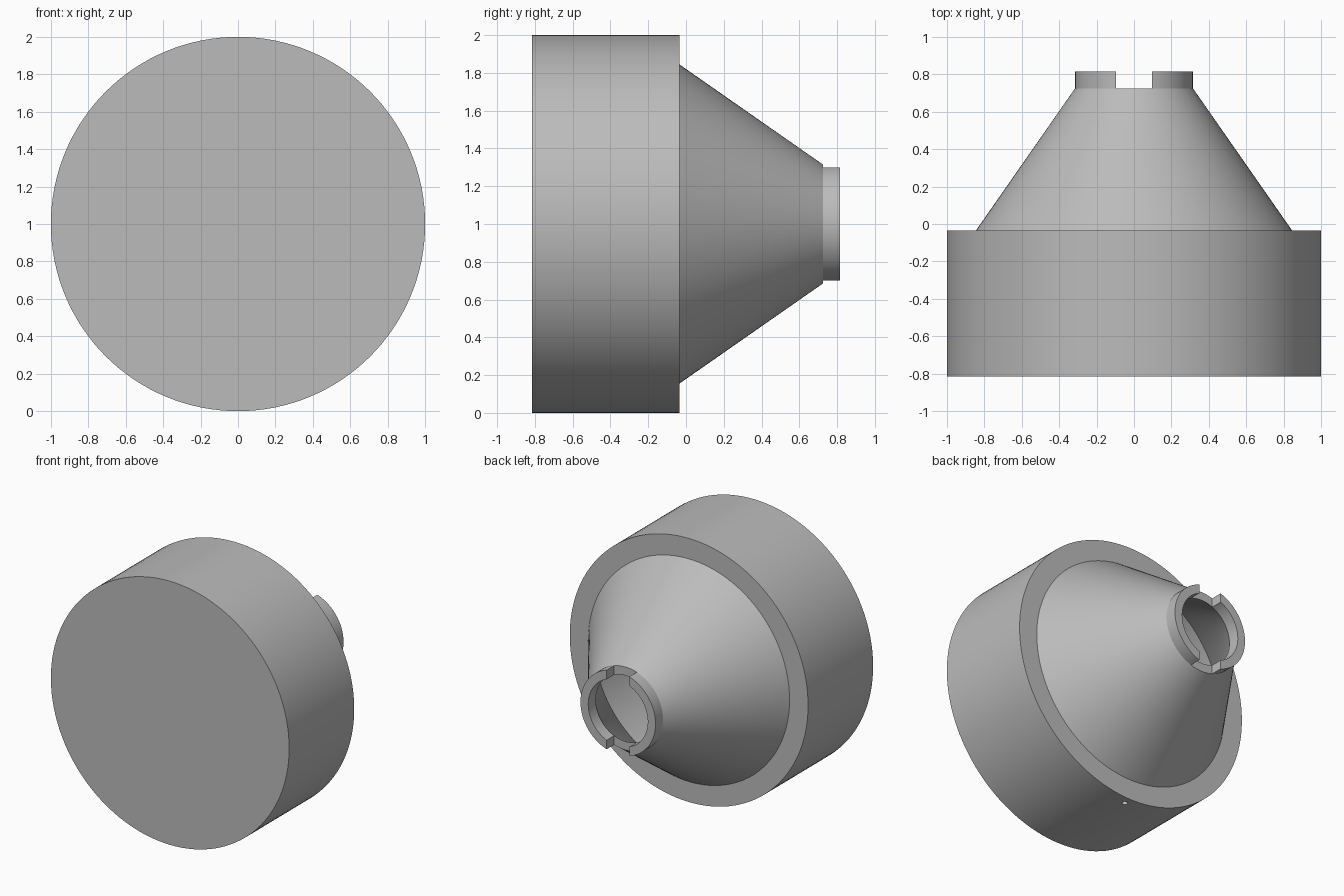
import bpy, bmesh, math
from mathutils import Matrix, Vector

if "Cube" in bpy.data.objects:
    bpy.data.objects.remove(bpy.data.objects["Cube"])

grey = bpy.data.materials.new("plain_grey")
grey.use_nodes = True
grey.diffuse_color = (0.5, 0.5, 0.5, 1)
grey.node_tree.nodes["Principled BSDF"].inputs["Base Color"].default_value = (0.5, 0.5, 0.5, 1)

AXIS = Vector((0, 0, 1))


def add_object(name, bm):
    bmesh.ops.recalc_face_normals(bm, faces=bm.faces)
    mesh = bpy.data.meshes.new(name)
    bm.to_mesh(mesh)
    bm.free()
    mesh.materials.append(grey)
    obj = bpy.data.objects.new(name, mesh)
    bpy.context.collection.objects.link(obj)
    return obj


def lathe(name, profile, closed=False, steps=128):
    """Spin (radius, y) points about the horizontal y axis."""
    bm = bmesh.new()
    verts = [bm.verts.new((r, y, AXIS.z)) for r, y in profile]
    edges = [bm.edges.new(pair) for pair in zip(verts, verts[1:])]
    if closed:
        edges.append(bm.edges.new((verts[-1], verts[0])))
    bmesh.ops.spin(bm, geom=verts + edges, cent=AXIS, axis=(0, 1, 0),
                   angle=math.tau, steps=steps)
    bmesh.ops.remove_doubles(bm, verts=bm.verts, dist=0.0001)
    return add_object(name, bm)


def cut(target, cutter):
    cutter.hide_render = True
    cutter.hide_viewport = True
    mod = target.modifiers.new("cut", "BOOLEAN")
    mod.operation = "DIFFERENCE"
    mod.solver = "EXACT"
    mod.object = cutter


def smooth(obj):
    bpy.ops.object.select_all(action="DESELECT")
    obj.select_set(True)
    bpy.context.view_layer.objects.active = obj
    bpy.ops.object.shade_smooth_by_angle(angle=math.radians(30))


# Drum with a hollow cone behind it, turned as one shell
FRONT, BACK, TIP, END = -0.815, -0.035, 0.725, 0.815
FLOOR, BORE, NECK = -0.4, 0.25, 0.315
body = lathe("drum_and_cone", [
    (0, FRONT), (1, FRONT), (1, BACK), (0.845, BACK), (NECK, TIP),
    (BORE, TIP), (0.8, BACK), (0.8, FLOOR), (0, FLOOR)])

# Small hole drilled into the underside of the drum
bm = bmesh.new()
bmesh.ops.create_cone(bm, cap_ends=True, segments=24, radius1=0.02, radius2=0.02,
                      depth=0.2, matrix=Matrix.Translation((0, -0.1, 0)))
drill = add_object("drill_cutter", bm)

# Collar ring at the tip, slotted at top and bottom
collar = lathe("collar", [(BORE, TIP), (NECK, TIP), (NECK, END), (BORE, END)], closed=True)
bm = bmesh.new()
bmesh.ops.create_cube(bm, size=1, matrix=Matrix.Translation((0, TIP, 1))
                      @ Matrix.Diagonal((0.19, 0.4, 1, 1)))
slot = add_object("slot_cutter", bm)

for part in (body, collar):
    smooth(part)
cut(body, drill)
cut(collar, slot)
